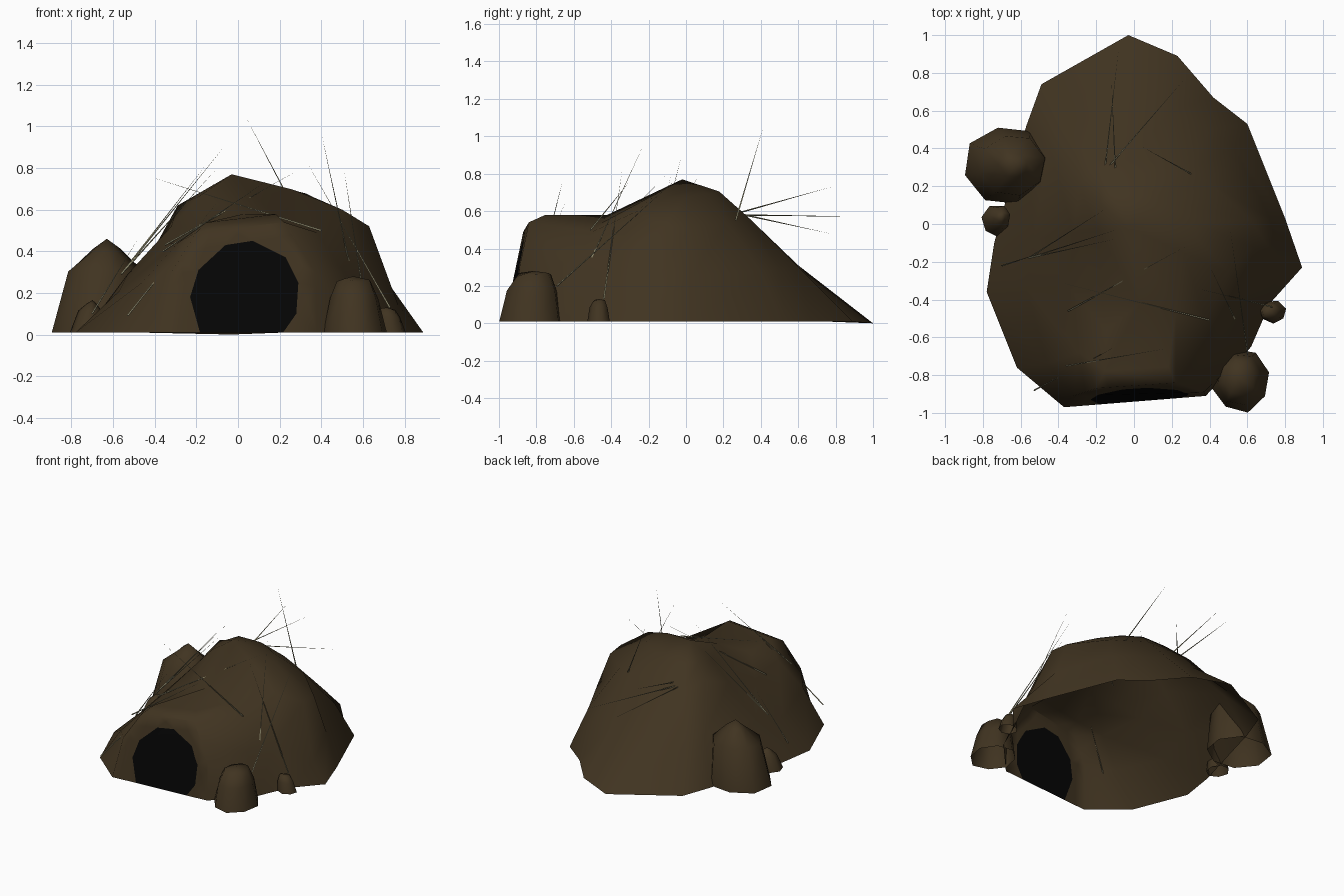
import bpy, bmesh, math, random
from mathutils import Vector

if "Cube" in bpy.data.objects:
    bpy.data.objects.remove(bpy.data.objects["Cube"])

random.seed(4)


def material(name, rgb):
    m = bpy.data.materials.new(name)
    m.diffuse_color = (*rgb, 1)
    m.use_nodes = True
    m.node_tree.nodes["Principled BSDF"].inputs["Base Color"].default_value = m.diffuse_color
    return m


EARTH = material("earth brown", (0.052, 0.034, 0.015))
HOLE = material("hole black", (0.0015, 0.0015, 0.0015))
STRAW = material("dry grass", (0.27, 0.25, 0.15))


def finish(bm, name, mats, angle=None):
    me = bpy.data.meshes.new(name)
    bm.to_mesh(me)
    bm.free()
    for m in mats:
        me.materials.append(m)
    ob = bpy.data.objects.new(name, me)
    bpy.context.collection.objects.link(ob)
    if angle:
        bpy.ops.object.select_all(action='DESELECT')
        ob.select_set(True)
        bpy.context.view_layer.objects.active = ob
        bpy.ops.object.shade_smooth_by_angle(angle=math.radians(angle))
    return ob


def bridge(bm, low, high):
    n = len(low)
    return [bm.faces.new((low[i], low[(i + 1) % n], high[(i + 1) % n], high[i]))
            for i in range(n)]


# Mound: open shell lofted from the ground outline to the crown
ground = [(-.37, -.97), (.38, -.91), (.62, -.65), (.72, -.42), (.89, -.23),
          (.80, .03), (.60, .53), (.42, .67), (.23, .89), (-.03, 1.0),
          (-.49, .74), (-.57, .52), (-.74, -.10), (-.78, -.36), (-.62, -.76)]
flank = [(-.32, -.91, .30), (.37, -.89, .30), (.51, -.62, .30), (.60, -.41, .32),
         (.77, -.21, .14), (.72, .03, .25), (.53, .40, .28), (.40, .50, .29),
         (.20, .60, .30), (-.02, .60, .31), (-.38, .54, .28), (-.45, .42, .33),
         (-.53, -.08, .29), (-.57, -.34, .21), (-.46, -.74, .25)]
shoulder = [(-.20, -.87, .49), (.22, -.84, .54), (.38, -.50, .49), (.50, -.26, .60),
            (.63, -.12, .52), (.62, .02, .51), (.40, .22, .54), (.29, .29, .54),
            (.15, .34, .56), (-.02, .34, .56), (-.20, .35, .55), (-.29, .20, .62),
            (-.32, -.05, .52), (-.34, -.34, .44), (-.29, -.68, .44)]
peak, brow = Vector((-.03, -.02, .77)), Vector((.03, -.42, .58))
FRONT = {13, 14, 0, 1, 2}          # columns that lead to the brow, not the peak
LIFT = {3: .02, 4: .04, 5: .05, 11: .0, 12: .03}

bm = bmesh.new()
r0 = [bm.verts.new((x, y, .01 if y < 1 else 0)) for x, y in ground]
r1 = [bm.verts.new(p) for p in flank]
r2 = [bm.verts.new(p) for p in shoulder]
r3 = []
for i, p in enumerate(shoulder):
    c = brow if i in FRONT else peak
    q = Vector(p).lerp(c, .2 if i in (0, 1) else .45)
    q.z += .03 if i in (0, 1) else 0 if i in FRONT else LIFT.get(i, .05)
    r3.append(bm.verts.new(q))
front = [bridge(bm, r0, r1)[0], bridge(bm, r1, r2)[0]]
bridge(bm, r2, r3)
vp, vb = bm.verts.new(peak), bm.verts.new(brow)
n = len(r3)
for i in range(n):
    j = (i + 1) % n
    if (i in FRONT) == (j in FRONT):
        bm.faces.new((r3[i], r3[j], vb if i in FRONT else vp))
    elif i in FRONT:
        bm.faces.new((r3[i], r3[j], vp, vb))
    else:
        bm.faces.new((r3[i], r3[j], vb, vp))

# Burrow opening: cut the front wall along each side of the arch
arch = [(-.18, 0), (.21, 0), (.28, .10), (.29, .25), (.23, .37),
        (.07, .45), (-.06, .43), (-.19, .31), (-.23, .18)]
sides = list(zip(arch, arch[1:] + arch[:1]))
front = set(front)
for (x0, z0), (x1, z1) in sides[1:]:
    geom = list(front) + list({e for f in front for e in f.edges}) + \
        list({v for f in front for v in f.verts})
    out = bmesh.ops.bisect_plane(bm, geom=geom, dist=1e-5, plane_co=(x0, 0, z0),
                                 plane_no=(z1 - z0, 0, x0 - x1))
    front |= {g for g in out["geom"] if isinstance(g, bmesh.types.BMFace)}
    front = {f for f in front if f.is_valid}
for f in front:
    c = f.calc_center_median()
    if all((x1 - x0) * (c.z - z0) - (z1 - z0) * (c.x - x0) > 0
           for (x0, z0), (x1, z1) in sides):
        f.material_index = 1
finish(bm, "burrow_mound", [EARTH, HOLE], 75)


# Rocks: rough stacked rings with an off-centre tip
def rock(name, x, y, rx, ry, h, profile, sides=8, lean=(0, 0)):
    bm = bmesh.new()
    rings = []
    for r, z in profile:
        ring = []
        for i in range(sides):
            a = 2 * math.pi * (i + .3) / sides
            k = r * random.uniform(.95, 1.05)
            ring.append(bm.verts.new((x + rx * k * math.cos(a) + lean[0] * z,
                                      y + ry * k * math.sin(a) + lean[1] * z,
                                      .01 + h * z * random.uniform(.95, 1.03))))
        rings.append(ring)
    for a, b in zip(rings, rings[1:]):
        bridge(bm, a, b)
    tip = bm.verts.new((x + lean[0], y + lean[1], h + .01))
    for i in range(sides):
        bm.faces.new((rings[-1][i], rings[-1][(i + 1) % sides], tip))
    finish(bm, name, [EARTH], 60)


pointed = [(1, 0), (.76, .68), (.30, .88)]
blunt = [(1, 0), (.80, .62), (.55, .94)]
rock("large_left_rock", -.67, .31, .225, .215, .45, pointed, 8, (.04, 0))
rock("small_left_rock", -.73, .02, .075, .085, .155, pointed, 7, (.03, .02))
rock("front_right_rock", .565, -.825, .155, .17, .27, blunt, 8, (-.01, .01))
rock("small_right_rock", .735, -.465, .07, .06, .12, blunt, 7, (-.02, 0))


# Grass: thin tapered blades, root to tip
def tuft(name, blades, w=.005):
    bm = bmesh.new()
    for root, tip in blades:
        a, b = Vector(root), Vector(tip)
        d = (b - a).normalized()
        s = d.cross(Vector((0, 0, 1))).normalized()
        t = d.cross(s).normalized()
        base = [bm.verts.new(a + w * (s * math.cos(k) + t * math.sin(k)))
                for k in (0, 2 * math.pi / 3, 4 * math.pi / 3)]
        top = bm.verts.new(b)
        for i in range(3):
            bm.faces.new((base[i], base[(i + 1) % 3], top))
        bm.faces.new(base[::-1])
    finish(bm, name, [STRAW])


left = (-.56, -.18, .29)
tuft("left_grass", [(left, (-.15, .08, .82)), (left, (-.06, -.02, .91)),
                    (left, (-.10, -.08, .80)), ((-.70, -.22, .10), (-.48, -.15, .46))])
tuft("back_grass", [((-.16, .25, .58), (-.08, .94, .57)),
                    ((-.10, .28, .59), (-.12, .78, .73)),
                    ((-.13, .31, .58), (.27, .77, .48)),
                    ((.31, .26, .53), (.04, .41, 1.04))])
tuft("front_grass", [((-.53, -.88, .09), (-.08, -.64, .66)),
                     ((-.36, -.75, .40), (.17, -.66, .76)),
                     ((-.35, -.46, .43), (.29, -.11, .79)),
                     ((.40, -.51, .50), (-.43, -.30, .76))])
tuft("right_grass", [((.55, -.54, .27), (.40, -.22, .97)),
                     ((.60, -.69, .20), (.51, -.03, .79)),
                     ((.73, -.44, .13), (.33, -.34, .83))])
